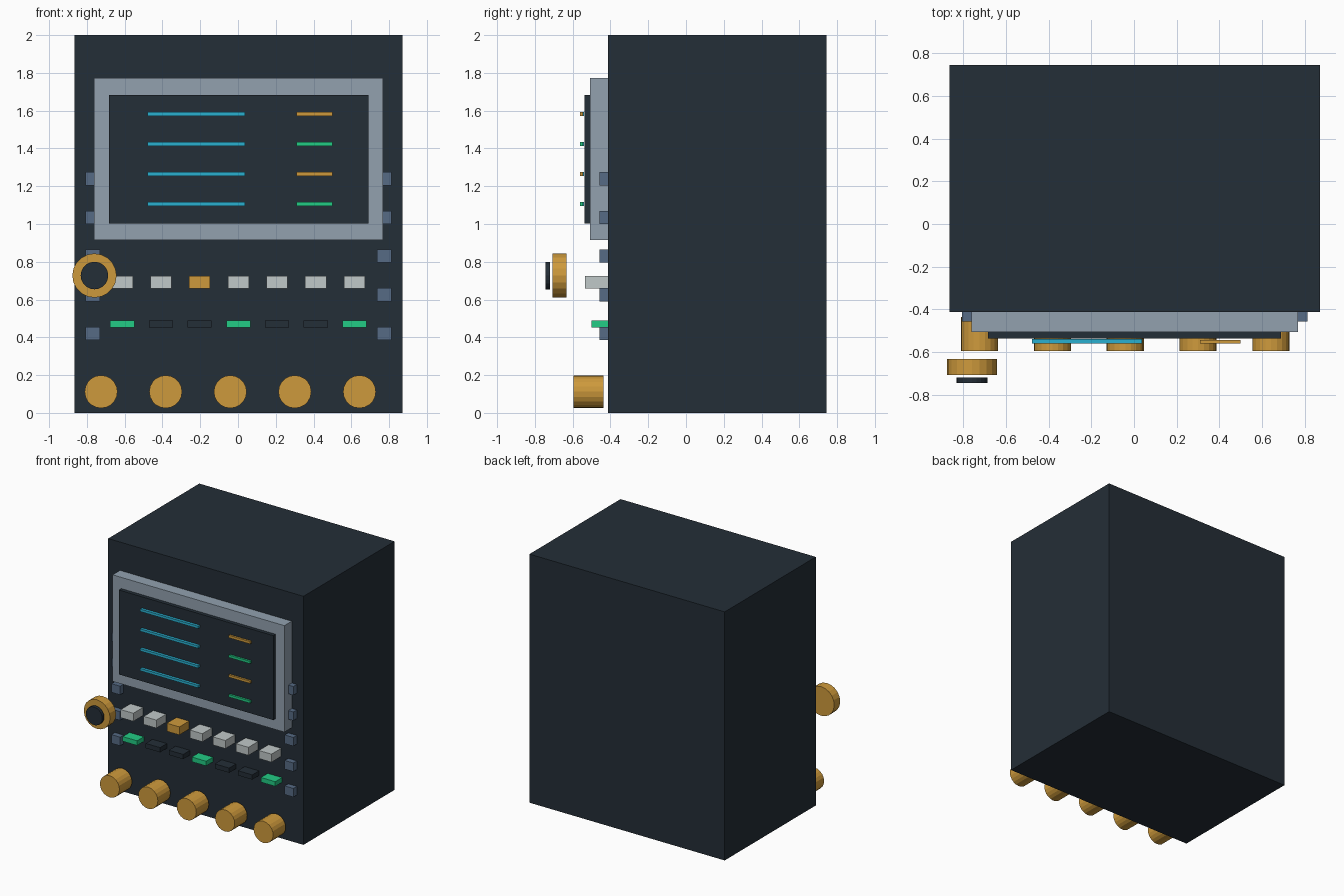
import bpy
import math

if "Cube" in bpy.data.objects:
    bpy.data.objects.remove(bpy.data.objects["Cube"], do_unlink=True)


def material(name, *rgb):
    """Flat material from sRGB bytes, stored as linear values."""
    lin = [((c / 255 + 0.055) / 1.055) ** 2.4 for c in rgb] + [1]
    m = bpy.data.materials.new(name)
    m.use_nodes = True
    m.diffuse_color = lin
    m.node_tree.nodes["Principled BSDF"].inputs["Base Color"].default_value = lin
    return m


DARK = material("dark slate", 36, 46, 55)
FRAME = material("frame grey", 146, 161, 175)
TAB = material("steel blue", 86, 107, 133)
KEY = material("light grey", 192, 200, 200)
AMBER = material("amber", 206, 154, 60)
GREEN = material("signal green", 34, 204, 133)
CYAN = material("display cyan", 42, 176, 208)


def finish(name, mat):
    obj = bpy.context.object
    obj.name = name
    obj.data.materials.append(mat)
    return obj


def box(name, mat, x, y, z):
    """Box from (low, high) ranges along each axis."""
    bpy.ops.mesh.primitive_cube_add(size=1, location=[sum(r) / 2 for r in (x, y, z)])
    obj = finish(name, mat)
    obj.scale = [r[1] - r[0] for r in (x, y, z)]
    return obj


def disc(name, mat, x, z, radius, y, sides=20):
    """Knob with its axis pointing to the front."""
    bpy.ops.mesh.primitive_cylinder_add(
        vertices=sides, radius=radius, depth=y[1] - y[0],
        location=(x, sum(y) / 2, z), rotation=(math.pi / 2, 0, 0))
    return finish(name, mat)


def around(c, size):
    return (c - size / 2, c + size / 2)


FACE = -0.413

# Cabinet and display
box("cabinet", DARK, (-0.866, 0.872), (FACE, 0.745), (0, 2))
box("display_frame", FRAME, (-0.762, 0.768), (-0.507, FACE), (0.915, 1.772))
box("display_screen", DARK, (-0.684, 0.69), (-0.537, -0.507), (1.003, 1.682))

# Readout lines
for i in range(4):
    z = around(1.583 - i * 0.159, 0.02)
    box(f"readout_line_{i}", CYAN, (-0.478, 0.038), (-0.561, -0.539), z)
    box(f"status_line_{i}", GREEN if i % 2 else AMBER, (0.31, 0.5), (-0.561, -0.545), z)

# Side tabs
for i in range(5):
    for side, x in (("right", -0.768), ("left", 0.774)):
        box(f"{side}_tab_{i}", TAB, around(x, 0.077), (-0.457, FACE),
            around(1.24 - i * 0.205, 0.07))

# Push buttons and indicator lamps
for i in range(7):
    x = 0.002 + (i - 3) * 0.205
    box(f"button_{i}", AMBER if i == 2 else KEY, around(x, 0.112),
        (-0.536, FACE), around(0.691, 0.065))
    box(f"lamp_{i}", DARK if i % 3 else GREEN, around(x, 0.128),
        (-0.499, FACE), around(0.471, 0.038))

# Lower knobs
for i in range(5):
    disc(f"knob_{i}", AMBER, -0.725 + i * 0.342, 0.112, 0.087, (-0.596, -0.436))

# Large dial with cap
disc("dial", AMBER, -0.76, 0.727, 0.117, (-0.708, -0.632))
disc("dial_cap", DARK, -0.76, 0.727, 0.073, (-0.745, -0.72))
